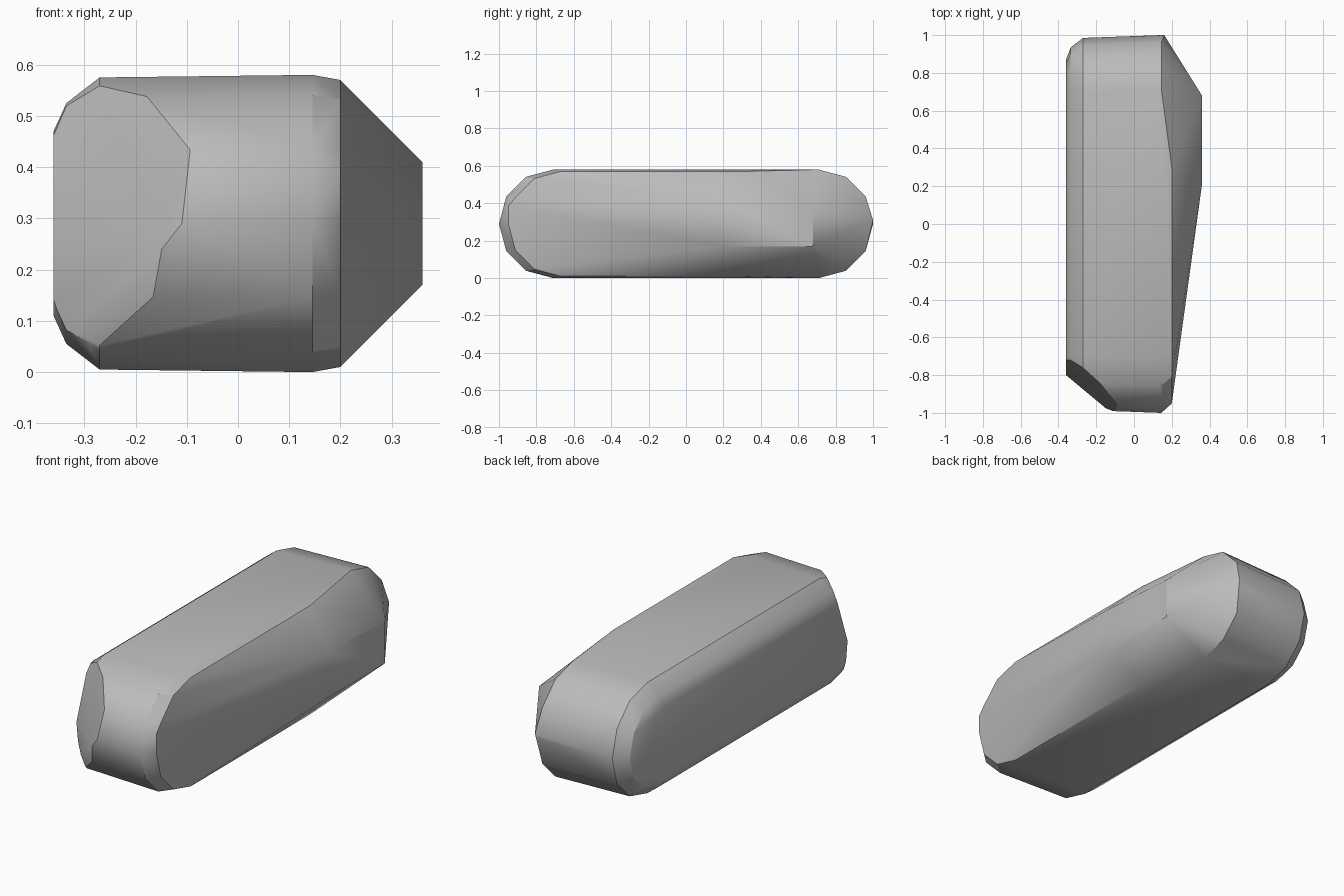
import bpy, bmesh, math
from mathutils import Vector

old = bpy.data.objects.get("Cube")
if old:
    bpy.data.objects.remove(old)

MID_Z = 0.29
STEPS = 6


def rounded_end(x, centre, radius, side):
    """Half-circle end profile at one x station."""
    angles = [math.pi * i / STEPS - math.pi / 2 for i in range(STEPS + 1)]
    return [(x, centre + side * radius * math.cos(a), MID_Z + radius * math.sin(a)) for a in angles]


# Stadium sections across the width: x, end centre, radius
points = []
for x, centre, radius in [(-0.36, 0.69, 0.18), (-0.335, 0.70, 0.235),
                          (-0.27, 0.70, 0.285), (0.145, 0.71, 0.29)]:
    for side in (-1, 1):
        points += rounded_end(x, side * centre, radius, side)

# Side shoulder: rounded in front, ending early at the back
points += rounded_end(0.2, -0.67, 0.28, -1)
points += [(0.2, 0.3, z) for z in (0.01, 0.57)]
points += [(0.2, -0.95, 0.385), (0.16, 1.0, 0.31)]

# Bulging ridge on the side
points += [(0.36, 0.68, 0.17), (0.36, 0.68, 0.38), (0.36, 0.21, 0.17), (0.36, 0.21, 0.41)]


def hull(bm):
    result = bmesh.ops.convex_hull(bm, input=bm.verts)
    loose = set(result["geom_interior"]) | set(result["geom_unused"])
    bmesh.ops.delete(bm, geom=[v for v in loose if isinstance(v, bmesh.types.BMVert)], context='VERTS')


bm = bmesh.new()
for p in points:
    bm.verts.new(p)
hull(bm)

# Two facets chipped off the front corner
for tilt in (0.086, -0.03):
    bmesh.ops.bisect_plane(bm, geom=bm.verts[:] + bm.edges[:] + bm.faces[:],
                           plane_co=Vector((-0.36, -0.8, 0.24)),
                           plane_no=Vector((-0.2, -0.24, tilt)).normalized(), clear_outer=True)
    edges = [e for e in bm.edges if e.is_boundary]
    bmesh.ops.holes_fill(bm, edges=edges, sides=0)

bmesh.ops.remove_doubles(bm, verts=bm.verts, dist=0.004)
bmesh.ops.dissolve_limit(bm, angle_limit=math.radians(1), verts=bm.verts, edges=bm.edges)
bmesh.ops.recalc_face_normals(bm, faces=bm.faces)

mesh = bpy.data.meshes.new("stone_body")
bm.to_mesh(mesh)
bm.free()
body = bpy.data.objects.new("stone_body", mesh)
bpy.context.collection.objects.link(body)

# Plain grey stone
grey = bpy.data.materials.new("stone_grey")
grey.use_nodes = True
colour = (0.5, 0.5, 0.5, 1)
grey.diffuse_color = colour
grey.node_tree.nodes["Principled BSDF"].inputs["Base Color"].default_value = colour
mesh.materials.append(grey)

bpy.context.view_layer.objects.active = body
body.select_set(True)
bpy.ops.object.shade_smooth_by_angle(angle=math.radians(30))
